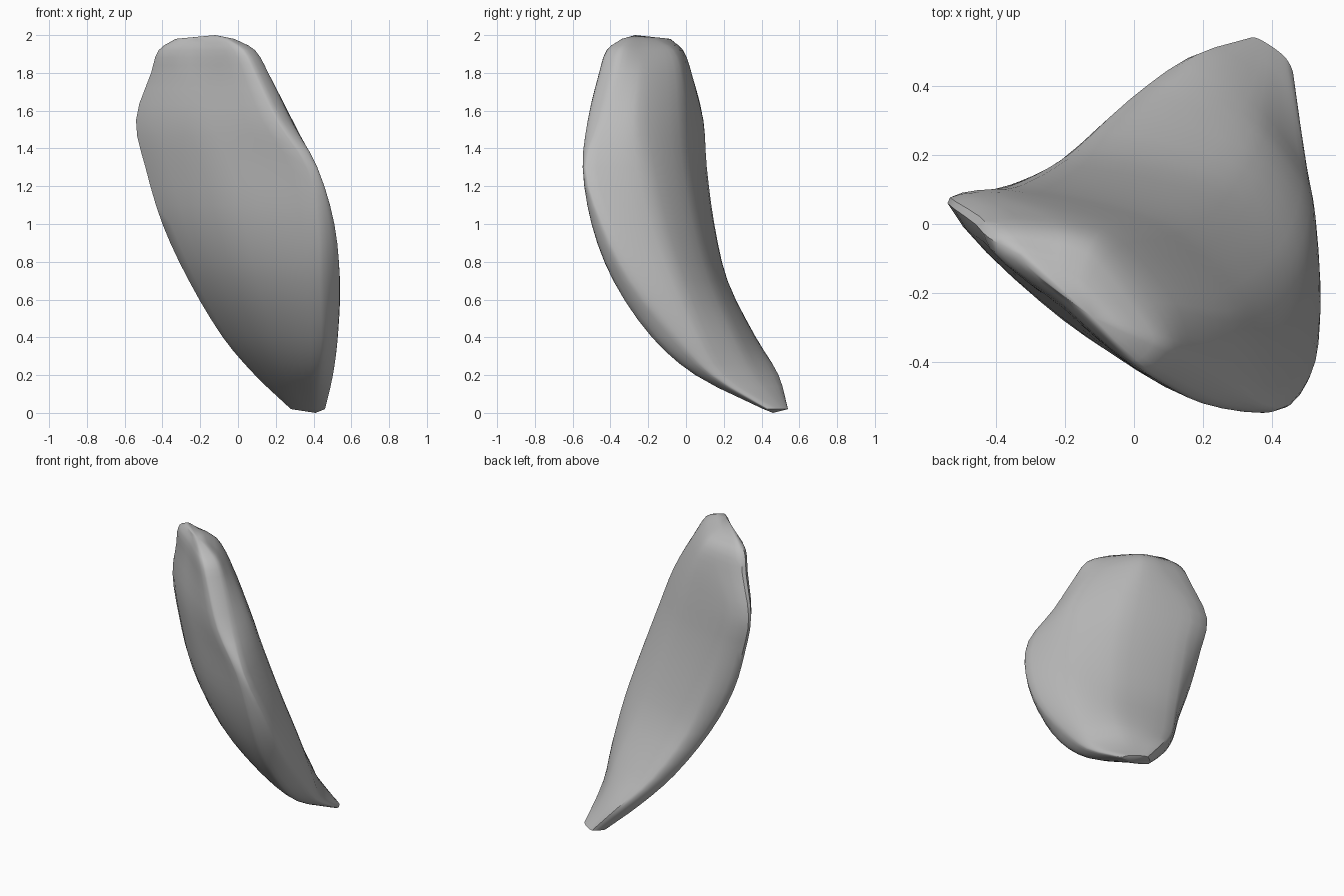
import bpy
import bmesh
from mathutils import Vector

cube = bpy.data.objects.get("Cube")
if cube:
    bpy.data.objects.remove(cube)

# Plain grey material
grey = bpy.data.materials.new("plain_grey")
grey.use_nodes = True
grey.diffuse_color = (0.5, 0.5, 0.5, 1)
grey.node_tree.nodes["Principled BSDF"].inputs["Base Color"].default_value = grey.diffuse_color

# Lengthwise guide lines of the segment, as (x, y) at each height
heights = (0.02, 0.2, 0.4, 0.7, 1.0, 1.3, 1.55, 1.8, 1.92, 1.98)
left_rim = ((.28, .48), (.09, .37), (-.08, .24), (-.26, .1), (-.4, .05),
            (-.49, .05), (-.54, .06), (-.46, 0), (-.42, -.04), (-.33, -.09))
back_shoulder = ((.34, .54), (.18, .49), (.01, .37), (-.15, .22), (-.25, .15),
                 (-.33, .11), (-.38, .09), (-.25, .02), (-.22, -.03), (-.22, -.12))
inner_ridge = ((.39, .52), (.37, .37), (.34, .27), (.25, .14), (.18, .06),
               (.1, .01), (.03, -.01), (-.06, -.03), (-.11, -.07), (-.15, -.16))
outer_ridge = ((.44, .48), (.49, .2), (.51, .08), (.49, -.04), (.43, -.14),
               (.35, -.21), (.27, -.25), (.12, -.23), (.02, -.23), (-.08, -.23))
right_rim = ((.46, .43), (.5, .13), (.525, -.06), (.538, -.29), (.51, -.44),
             (.42, -.53), (.28, -.45), (.16, -.38), (.09, -.35), (-.02, -.31))
front_edge = ((.41, .41), (.42, .05), (.44, -.18), (.43, -.385), (.42, -.5),
              (.36, -.545), (.2, -.52), (.08, -.46), (.02, -.42), (-.06, -.34))


def smooth_path(points, steps, closed, strength):
    """Hermite curve through the points, tangents scaled to each span."""
    count = len(points)
    tangents = []
    for i in range(count):
        after = points[(i + 1) % count] if closed else points[min(i + 1, count - 1)]
        before = points[i - 1] if closed else points[max(i - 1, 0)]
        tangents.append((after - before).normalized() * strength)
    result = []
    for i in range(count if closed else count - 1):
        j = (i + 1) % count
        a, b = points[i], points[j]
        span = (b - a).length
        for k in range(steps):
            t = k / steps
            ease = t * t * (3 - 2 * t)
            result.append(a.lerp(b, ease)
                          + tangents[i] * span * t * (1 - t) ** 2
                          - tangents[j] * span * t * t * (1 - t))
    if not closed:
        result.append(points[-1])
    return result


# Cross-sections, with a bowed belly that flattens towards the top
guides = (left_rim, back_shoulder, inner_ridge, outer_ridge, right_rim, front_edge)
sections = []
for level, z in enumerate(heights):
    corners = [Vector((*guide[level], z)) for guide in guides]
    chord = corners[-1] - corners[0]
    outward = Vector((chord.y, -chord.x, 0))
    corners.append((corners[0] + corners[-1]) / 2 + outward * 0.1 * (1 - (z / 2) ** 4))
    sections.append(smooth_path(corners, 5, True, 0.7))

# Skin the sections lengthwise
columns = [smooth_path(list(line), 3, False, 1) for line in zip(*sections)]
bm = bmesh.new()
grid = [[bm.verts.new(p) for p in column] for column in columns]
for i, column in enumerate(grid):
    neighbour = grid[(i + 1) % len(grid)]
    for k in range(len(column) - 1):
        bm.faces.new((column[k], neighbour[k], neighbour[k + 1], column[k + 1]))

# Close the foot and the top with shallow fans
for end, point in ((0, (.41, .46, 0)), (-1, (-.12, -.27, 2))):
    ring = [column[end] for column in grid]
    tip = bm.verts.new(point)
    for i, vert in enumerate(ring):
        bm.faces.new((vert, ring[(i + 1) % len(ring)], tip))
bmesh.ops.recalc_face_normals(bm, faces=bm.faces)

mesh = bpy.data.meshes.new("curved_segment")
bm.to_mesh(mesh)
bm.free()
mesh.materials.append(grey)
segment = bpy.data.objects.new("curved_segment", mesh)
bpy.context.collection.objects.link(segment)
bpy.context.view_layer.objects.active = segment
segment.select_set(True)
bpy.ops.object.shade_smooth_by_angle(angle=0.7)
